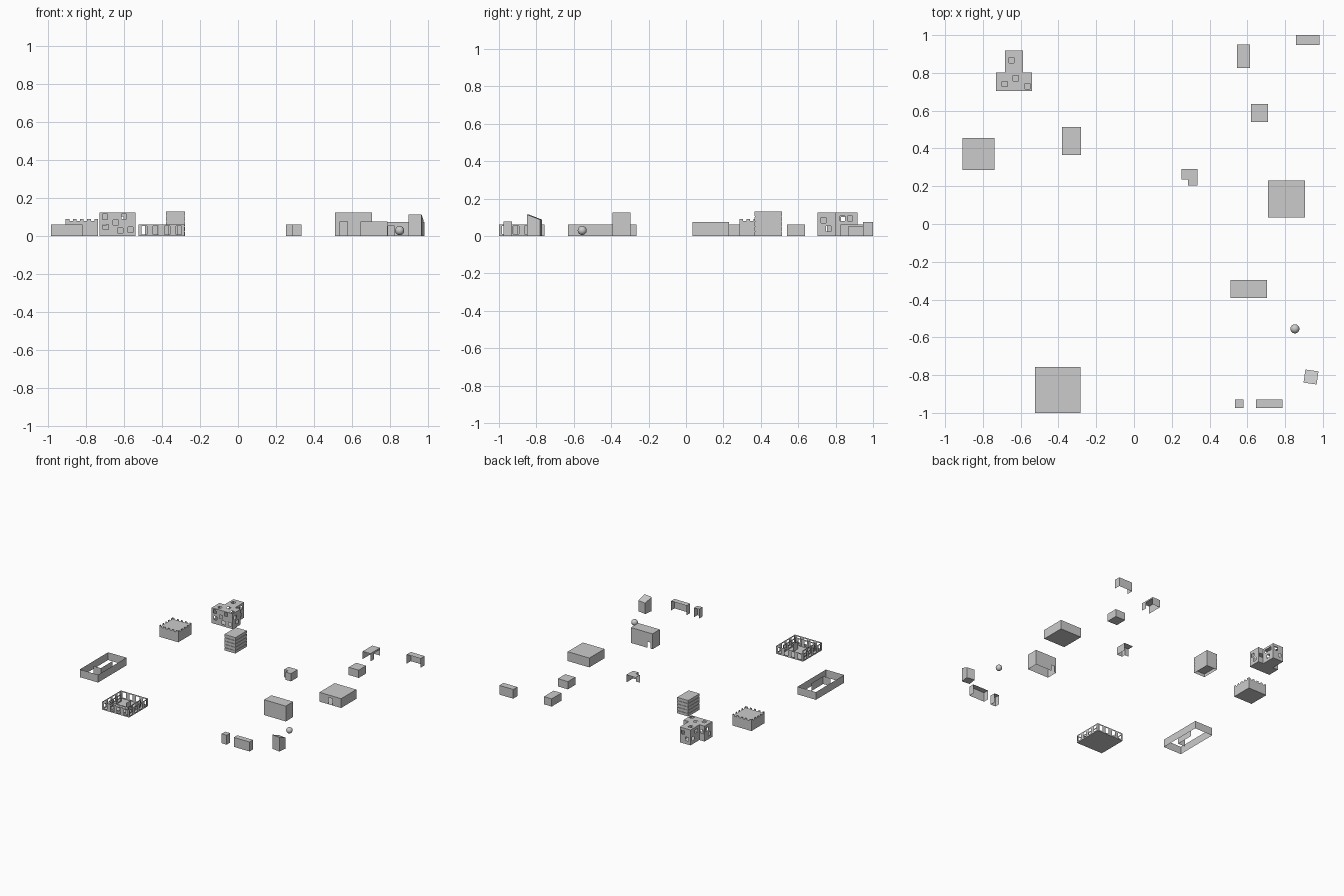
import bpy, bmesh, math
from mathutils import Vector

if "Cube" in bpy.data.objects:
    bpy.data.objects.remove(bpy.data.objects["Cube"])


class Part:
    """Collects thin panels (with rectangular openings) into one object."""
    def __init__(self, name):
        self.name, self.bm = name, bmesh.new()

    def panel(self, o, u, v, holes=()):
        o, u, v = Vector(o), Vector(u), Vector(v)
        lu, lv = u.length, v.length
        us = sorted({0, lu, *[a for h in holes for a in h[:2]]})
        vs = sorted({0, lv, *[a for h in holes for a in h[2:]]})
        for a, b in zip(us, us[1:]):
            for c, d in zip(vs, vs[1:]):
                m, n = (a + b) / 2, (c + d) / 2
                if any(h[0] < m < h[1] and h[2] < n < h[3] for h in holes):
                    continue
                pts = [(a, c), (b, c), (b, d), (a, d)]
                self.bm.faces.new([self.bm.verts.new(o + u * (s / lu) + v * (t / lv)) for s, t in pts])

    def wall(self, p, q, h, holes=(), z=0):
        self.panel((p[0], p[1], z), (q[0] - p[0], q[1] - p[1], 0), (0, 0, h), holes)

    def slab(self, x0, x1, y0, y1, z, holes=()):
        self.panel((x0, y0, z), (x1 - x0, 0, 0), (0, y1 - y0, 0), holes)

    def room(self, x0, x1, y0, y1, h, sides="fblr", roof=True, floor=False, holes=None, z=0):
        holes = holes or {}
        ends = {"f": ((x0, y0), (x1, y0)), "r": ((x1, y0), (x1, y1)),
                "b": ((x1, y1), (x0, y1)), "l": ((x0, y1), (x0, y0))}
        for s in sides:
            self.wall(*ends[s], h, holes.get(s, ()), z)
        if roof:
            self.slab(x0, x1, y0, y1, z + h)
        if floor:
            self.slab(x0, x1, y0, y1, z)

    def done(self):
        bmesh.ops.remove_doubles(self.bm, verts=self.bm.verts, dist=1e-5)
        bmesh.ops.recalc_face_normals(self.bm, faces=self.bm.faces)
        me = bpy.data.meshes.new(self.name)
        self.bm.to_mesh(me)
        self.bm.free()
        ob = bpy.data.objects.new(self.name, me)
        bpy.context.collection.objects.link(ob)
        return ob


# plain rooms: closed houses and three-sided shelters
rooms = [
    ("small_house", (.62, .71, .54, .635, .063), dict(floor=True)),
    ("wide_house", (.71, .905, .035, .23, .076), dict(floor=True, holes={"f": [(.08, .115, 0, .055)]})),
    ("tall_hall", (.51, .705, -.392, -.297, .125), dict(holes={"b": [(.15, .178, 0, .05)]})),
    ("corner_shelter", (.545, .615, .825, .95, .063), dict(sides="blr", holes={"r": [(.045, .125, 0, .05)]})),
    ("back_shelter", (.857, .982, .947, 1.0, .075), dict(sides="blr")),
    ("front_kiosk", (.535, .58, -.975, -.93, .077), dict(sides="flr")),
    ("front_shelter", (.645, .787, -.975, -.93, .077), dict(sides="flr")),
]
for name, dims, kw in rooms:
    p = Part(name)
    p.room(*dims, **kw)
    p.done()

# L-shaped shelter, open to the back
p = Part("l_shelter")
pts = [(.252, .29), (.252, .235), (.287, .235), (.287, .203), (.335, .203), (.335, .29)]
for a, b in zip(pts[1:], pts[2:]):
    p.wall(a, b, .063)
p.slab(.252, .335, .235, .29, .063)
p.slab(.287, .335, .203, .235, .063)
p.done()

# T-shaped block with scattered square windows in walls and roof
p = Part("t_block")
H = .125
W = lambda *c: [(u, u + .028, v, v + .028) for u, v in c]
p.wall((-.73, .703), (-.54, .703), H, W((.015, .088), (.02, .035), (.072, .058), (.115, .09), (.095, .016), (.15, .02)))
p.wall((-.54, .703), (-.54, .803), H, W((.018, .07), (.045, .025)))
p.wall((-.54, .803), (-.587, .803), H, W((.012, .05)))
p.wall((-.587, .803), (-.587, .918), H, W((.02, .08), (.06, .08), (.045, .025)))
p.wall((-.587, .918), (-.683, .918), H, W((.015, .075), (.05, .03)))
p.wall((-.683, .918), (-.683, .803), H, W((.02, .03), (.06, .075)))
p.wall((-.683, .803), (-.73, .803), H, W((.01, .06)))
p.wall((-.73, .803), (-.73, .703), H, W((.015, .075), (.05, .025)))
for z, a, b in ((H, W((.032, .024), (.09, .055), (.152, .012)), W((.02, .05))), (0, (), ())):
    p.slab(-.73, -.54, .703, .803, z, a)
    p.slab(-.683, -.587, .803, .918, z, b)
p.done()

# fort with a row of merlons along each edge
p = Part("fort")
p.room(-.908, -.738, .285, .455, .08, floor=True)
s = .17 / 9
for i in range(0, 9, 2):
    for y in (.285, .455):
        p.wall((-.908 + i * s, y), (-.908 + (i + 1) * s, y), .012, z=.08)
    for x in (-.908, -.738):
        p.wall((x, .285 + i * s), (x, .285 + (i + 1) * s), .012, z=.08)
p.done()

# banded tower: shallow grooves between five storeys
p = Part("tower_core")
p.room(-.377, -.283, .37, .51, .128)
p.done()
p = Part("tower_bands")
for i in range(5):
    p.room(-.38, -.28, .366, .514, .022, z=i * .027)
p.done()

# open walled yard with an inner corner wall
p = Part("walled_yard")
p.room(-.985, -.82, -.63, -.265, .063, roof=False)
p.wall((-.87, -.375), (-.87, -.523), .063)
p.wall((-.87, -.523), (-.935, -.523), .063)
p.done()

# colonnaded court: outer ring, inner three walls, floor
p = Part("colonnade_court")
row = lambda n, l: [(l / n * (i + .5) - .015, l / n * (i + .5) + .015, .01, .053) for i in range(n)]
p.room(-.525, -.282, -1.0, -.757, .063, roof=False, floor=True,
       holes={k: row(4, .243) for k in "fblr"})
p.room(-.49, -.316, -.965, -.8, .063, sides="flr", roof=False,
       holes={k: row(3, .165) for k in "flr"})
p.wall((-.367, -.85), (-.367, -.92), .063)
p.done()

# rotated booth with sloping roof
p = Part("booth")
w, d = .035, .035
p.panel((-w, -d, 0), (2 * w, 0, 0), (0, 0, .115))
p.panel((-w, d, 0), (2 * w, 0, 0), (0, 0, .088))
p.panel((-w, -d, .115), (2 * w, 0, 0), (0, 2 * d, -.027))
p.slab(-w, w, -d, d, 0)
for x in (-w, w):
    p.bm.faces.new([p.bm.verts.new(c) for c in ((x, -d, 0), (x, d, 0), (x, d, .088), (x, -d, .115))])
ob = p.done()
ob.location = (.937, -.81, 0)
ob.rotation_euler.z = math.radians(-8)

# ball
bpy.ops.mesh.primitive_uv_sphere_add(segments=24, ring_count=12, radius=.024, location=(.852, -.555, .03))
bpy.context.object.name = "ball"
bpy.ops.object.shade_smooth()
